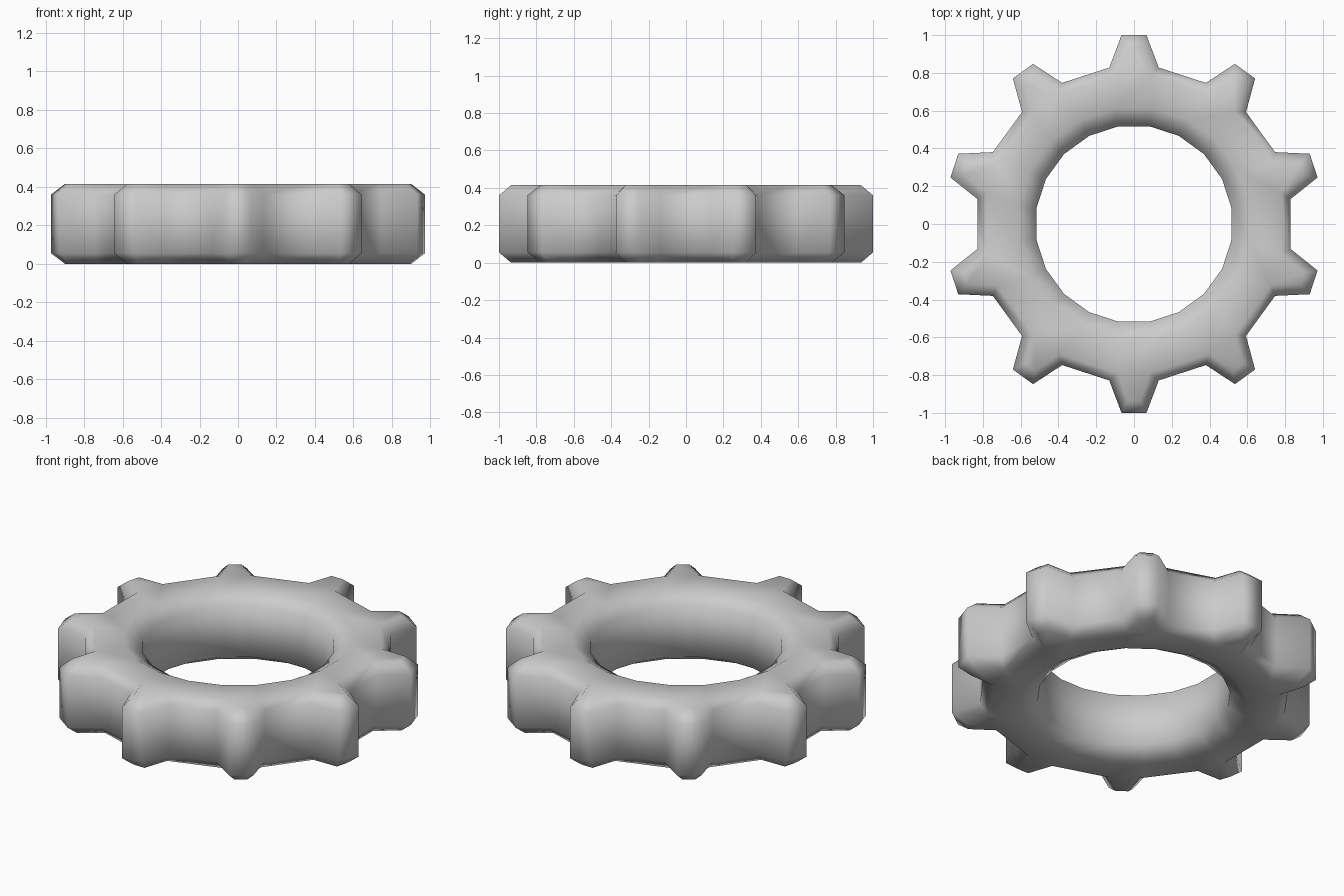
import bpy, bmesh
from math import sin, cos, radians

if "Cube" in bpy.data.objects:
    bpy.data.objects.remove(bpy.data.objects["Cube"])

TEETH = 10
H = 0.415      # total height
C = 0.055      # chamfer height

mesh = bpy.data.meshes.new("gear_ring")
obj = bpy.data.objects.new("gear_ring", mesh)
bpy.context.collection.objects.link(obj)
bm = bmesh.new()


def place(k, side, half_width, dist, z):
    """Vertex given in the local frame of tooth k (dist outward, half_width sideways)."""
    a = radians(90 + 36 * k)
    w = side * half_width
    return bm.verts.new((dist * cos(a) - w * sin(a), dist * sin(a) + w * cos(a), z))


# Closed ring section (half width, distance outward, height) at a tooth's root corner
section = [(0.131, 0.828, C), (0.131, 0.828, H - C),      # outer wall
           (0.085, 0.790, H), (0.097, 0.612, H),          # top
           (0.082, 0.517, H - C), (0.082, 0.517, C),      # bore
           (0.097, 0.612, 0), (0.085, 0.790, 0)]          # underside
# Tooth tip section
tip = [(0.066, 1.0, C), (0.066, 1.0, H - C), (0.035, 0.935, H), (0.035, 0.935, 0)]

cols, tips = [], []
for k in range(TEETH):
    for s in (-1, 1):
        cols.append([place(k, s, *p) for p in section])
        tips.append([place(k, s, *p) for p in tip])

# Ring body: skip the outer wall and its chamfers where a tooth grows out
n = len(cols)
for i in range(n):
    a, b = cols[i], cols[(i + 1) % n]
    for j in range(8):
        if i % 2 == 0 and j in (0, 1, 7):
            continue
        m = (j + 1) % 8
        bm.faces.new((a[j], b[j], b[m], a[m]))

# Teeth: sides with chamfers, top, underside and tip
for i in range(0, n, 2):
    for q in (i, i + 1):
        c, t = cols[q], tips[q]
        bm.faces.new((c[0], t[0], t[1], c[1]))
        bm.faces.new((c[1], t[1], t[2], c[2]))
        bm.faces.new((c[7], t[3], t[0], c[0]))
    for c, t in ((2, 2), (7, 3)):
        bm.faces.new((cols[i][c], cols[i + 1][c], tips[i + 1][t], tips[i][t]))
    for j, m in ((0, 1), (1, 2), (3, 0)):
        bm.faces.new((tips[i][j], tips[i + 1][j], tips[i + 1][m], tips[i][m]))

bmesh.ops.recalc_face_normals(bm, faces=bm.faces)
for f in bm.faces:
    f.smooth = True
bm.to_mesh(mesh)
bm.free()
